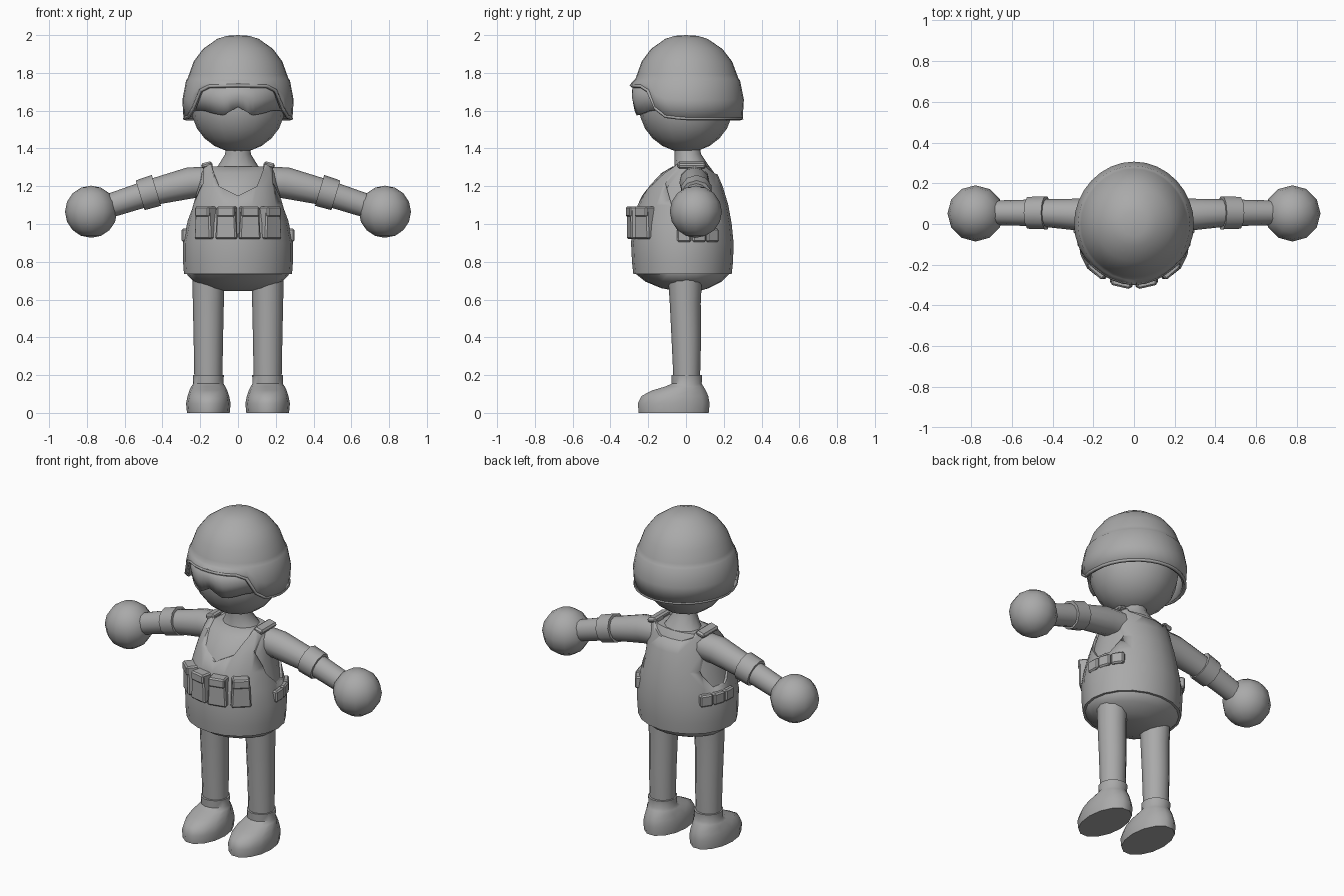
import bpy, bmesh, math
from mathutils import Vector, Matrix

if "Cube" in bpy.data.objects:
    bpy.data.objects.remove(bpy.data.objects["Cube"])

grey = bpy.data.materials.new("plain_grey")
grey.diffuse_color = (0.4, 0.4, 0.4, 1)
grey.use_nodes = True
grey.node_tree.nodes["Principled BSDF"].inputs["Base Color"].default_value = grey.diffuse_color


def finish(name, bm, angle=40):
    bmesh.ops.recalc_face_normals(bm, faces=bm.faces)
    me = bpy.data.meshes.new(name)
    bm.to_mesh(me)
    bm.free()
    me.materials.append(grey)
    ob = bpy.data.objects.new(name, me)
    bpy.context.collection.objects.link(ob)
    bpy.ops.object.select_all(action='DESELECT')
    ob.select_set(True)
    bpy.context.view_layer.objects.active = ob
    bpy.ops.object.shade_smooth_by_angle(angle=math.radians(angle))
    return ob


def skin(bm, rings, closed=True):
    rows = [[bm.verts.new(p) for p in r] for r in rings]
    n = len(rows[0])
    for a, b in zip(rows, rows[1:]):
        for i in range(n if closed else n - 1):
            j = (i + 1) % n
            bm.faces.new((a[i], a[j], b[j], b[i]))
    return rows


def loft(name, stations, n=16, x=0, angle=40, grow=0):
    """Capped stack of ellipses: (z, half width, front y, back y)."""
    bm = bmesh.new()
    rings = []
    for z, w, f, b in stations:
        c, d = (f + b) / 2, (b - f) / 2 + grow
        rings.append([(x + (w + grow) * math.cos(t), c + d * math.sin(t), z)
                      for t in (2 * math.pi * i / n for i in range(n))])
    rows = skin(bm, rings)
    bm.faces.new(rows[0])
    bm.faces.new(rows[-1])
    return finish(name, bm, angle)


def tube(name, p0, p1, r0, r1, n=12):
    p0, p1 = Vector(p0), Vector(p1)
    d = p1 - p0
    m = Matrix.Translation((p0 + p1) / 2) @ d.to_track_quat('Z', 'Y').to_matrix().to_4x4()
    bm = bmesh.new()
    bmesh.ops.create_cone(bm, cap_ends=True, segments=n, radius1=r0, radius2=r1,
                          depth=d.length, matrix=m)
    return finish(name, bm)


def ball(name, c, r, u, v):
    bm = bmesh.new()
    bmesh.ops.create_uvsphere(bm, u_segments=u, v_segments=v, radius=r,
                              matrix=Matrix.Translation(c))
    return finish(name, bm, 60)


def box(name, m, size, bevel=0.008, top=1.0):
    bm = bmesh.new()
    bmesh.ops.create_cube(bm, size=1)
    for v in bm.verts:
        if v.co.z > 0:
            v.co.x *= top
        v.co = Vector(a * b for a, b in zip(v.co, size))
    bmesh.ops.bevel(bm, geom=bm.edges[:], offset=bevel, segments=1, affect='EDGES')
    bm.transform(m)
    return finish(name, bm, 30)


def cut(target, name, a, b):
    """Subtract the prism between matching outlines a and b, then hide it."""
    bm = bmesh.new()
    rows = skin(bm, [a, b])
    bm.faces.new(rows[0])
    bm.faces.new(rows[1])
    ob = finish(name, bm)
    ob.hide_render = True
    ob.hide_set(True)
    mod = target.modifiers.new(name, 'BOOLEAN')
    mod.object = ob
    mod.operation = 'DIFFERENCE'
    mod.solver = 'EXACT'


def lerp(x, table):
    for (x0, y0), (x1, y1) in zip(table, table[1:]):
        if x <= x1:
            return y0 + (y1 - y0) * max(0, (x - x0) / (x1 - x0))
    return table[-1][1]


# Body, with the vest as a slightly larger copy of its upper part
trunk = [(0.735, 0.272, -0.265, 0.228), (0.80, 0.277, -0.272, 0.235),
         (0.90, 0.277, -0.277, 0.238), (1.0, 0.256, -0.268, 0.228),
         (1.1, 0.233, -0.242, 0.21), (1.2, 0.212, -0.195, 0.18),
         (1.27, 0.198, -0.13, 0.15), (1.305, 0.18, -0.07, 0.125)]
loft("body", [(0.645, 0.08, -0.05, 0.07), (0.66, 0.15, -0.13, 0.12),
              (0.695, 0.235, -0.215, 0.19)] + trunk, 20)
vest = loft("vest", trunk[:-1] + [(1.315, 0.18, -0.075, 0.125)], 20, grow=0.014)
v_neck = [(-0.15, 1.4), (-0.135, 1.29), (-0.1, 1.2), (0, 1.15),
          (0.1, 1.2), (0.135, 1.29), (0.15, 1.4)]
cut(vest, "front_neck_cutter", [(x, -0.5, z) for x, z in v_neck],
    [(x, 0.03, z) for x, z in v_neck])
scoop = [(-0.15, 1.4), (-0.13, 1.29), (-0.07, 1.265), (0.07, 1.265), (0.13, 1.29), (0.15, 1.4)]
cut(vest, "back_neck_cutter", [(x, 0.02, z) for x, z in scoop],
    [(x, 0.5, z) for x, z in scoop])
arm_hole = [(-0.08, 1.4), (-0.11, 1.22), (-0.07, 1.08), (0, 1.0),
            (0.08, 1.0), (0.13, 1.08), (0.15, 1.22), (0.12, 1.4)]
for s in (-1, 1):
    cut(vest, "arm_hole_cutter", [(s * 0.185, y, z) for y, z in arm_hole],
        [(s * 0.5, y, z) for y, z in arm_hole])
loft("neck", [(1.28, 0.125, -0.07, 0.135), (1.31, 0.105, -0.06, 0.12),
              (1.37, 0.068, -0.06, 0.08), (1.42, 0.065, -0.06, 0.07)], 12)

# Front pouches with flaps, wrapped around the belly
for deg in (-41, -13, 13, 41):
    m = Matrix.Translation((0, -0.02, 1.005)) @ Matrix.Rotation(math.radians(deg), 4, 'Z')
    box("front_pouch", m @ Matrix.Translation((0, -0.255, 0)), (0.115, 0.07, 0.17), top=0.85)
    box("pouch_flap", m @ Matrix.Translation((0, -0.26, 0.06)), (0.098, 0.074, 0.055))

for s in (-1, 1):
    # Side pouches on the vest
    for i in range(3):
        m = (Matrix.Translation((0, -0.02, 0.94)) @
             Matrix.Rotation(s * math.radians(92 + 16 * i), 4, 'Z'))
        box("side_pouch", m @ Matrix.Translation((0, -0.277, 0)), (0.075, 0.04, 0.07))

    # Shoulder straps
    m = Matrix.Translation((s * 0.165, 0.03, 1.312)) @ Matrix.Rotation(s * 0.25, 4, 'Y')
    box("shoulder_strap", m, (0.06, 0.15, 0.03), 0.01)

    # Arms, elbow pads and hands
    path = [(0.14, 1.225), (0.25, 1.218), (0.47, 1.165), (0.70, 1.09)]
    radii = [0.08, 0.08, 0.066, 0.06]
    bm = bmesh.new()
    rings = []
    for (x, z), r in zip(path, radii):
        rings.append([(s * (x + 0.29 * r * math.sin(t)), 0.055 - 0.01 * (x < 0.3) +
                       r * math.cos(t), z + r * math.sin(t))
                      for t in (math.tau * i / 12 for i in range(12))])
    skin(bm, rings)
    finish("arm", bm)
    tube("elbow_pad", (s * 0.432, 0.055, 1.178), (s * 0.518, 0.055, 1.152), 0.085, 0.082, 10)
    ball("hand", (s * 0.778, 0.052, 1.065), 0.138, 12, 8)

    # Legs and boots
    loft("leg", [(0.17, 0.074, -0.066, 0.074), (0.4, 0.078, -0.077, 0.08),
                 (0.58, 0.082, -0.086, 0.078), (0.72, 0.085, -0.095, 0.085)], 12, s * 0.157)
    loft("boot", [(0, 0.113, -0.255, 0.125), (0.05, 0.118, -0.26, 0.13),
                  (0.09, 0.11, -0.24, 0.122), (0.12, 0.1, -0.18, 0.108),
                  (0.14, 0.09, -0.11, 0.095), (0.155, 0.08, -0.078, 0.085),
                  (0.2, 0.082, -0.08, 0.088)], 14, s * 0.157, 50)

# Head
ball("head", (0, 0, 1.63), 0.25, 16, 12)

# Helmet: dome rings, then a skirt whose lower edge is cut up over the face
N = 32
rim = [(0, 1.73), (40, 1.725), (48, 1.69), (57, 1.60), (68, 1.565), (90, 1.555), (180, 1.555)]
flare = [(1.55, 0.288), (1.65, 0.296), (1.765, 0.274)]


def helmet_point(i, r, z):
    t = math.tau * i / N
    c = math.cos(t)
    k = 1 + 0.04 * max(0, -c) + (0.05 * max(0, c) ** 2 if z < 1.76 else 0)
    return (r * math.sin(t), -r * c * k, z)


rings = [[helmet_point(i, r, z) for i in range(N)] for r, z in
         ((0.06, 1.996), (0.11, 1.98), (0.185, 1.927), (0.235, 1.86), (0.26, 1.79), (0.268, 1.768))]
for f in (0, 0.5, 1):
    ring = []
    for i in range(N):
        deg = abs((360 * i / N + 180) % 360 - 180)
        z = 1.76 + (lerp(deg, rim) - 1.76) * f
        ring.append(helmet_point(i, lerp(z, flare), z))
    rings.append(ring)
bm = bmesh.new()
rows = skin(bm, rings)
top = bm.verts.new((0, 0, 2.0))
for i in range(N):
    bm.faces.new((rows[0][i], rows[0][(i + 1) % N], top))
helmet = finish("helmet", bm, 35)
mod = helmet.modifiers.new("thickness", 'SOLIDIFY')
mod.thickness, mod.offset = 0.022, -1

# Raised trim along the helmet edge
cu = bpy.data.curves.new("helmet_trim", 'CURVE')
cu.dimensions, cu.bevel_depth, cu.bevel_resolution = '3D', 0.011, 0
sp = cu.splines.new('POLY')
sp.points.add(N - 1)
for p, co in zip(sp.points, rings[-1]):
    p.co = (co[0] * 0.98, co[1] * 0.98, co[2] + 0.004, 1)
sp.use_cyclic_u = True
cu.materials.append(grey)
bpy.context.collection.objects.link(bpy.data.objects.new("helmet_trim", cu))

# Goggles: curved band with a nose notch
notch = [(0, 1.62), (18, 1.575), (32, 1.585), (45, 1.60), (66, 1.60)]
cols = [(d, lerp(abs(d), notch)) for d in range(-66, 67, 6)]
bm = bmesh.new()
skin(bm, [[(r * math.sin(math.radians(d)), -(r + 0.025 * math.cos(math.radians(d))) *
            math.cos(math.radians(d)), 1.735 + (lo - 1.735) * f) for d, lo in cols]
          for f, r in ((0, 0.258), (0.5, 0.262), (1, 0.25))], False)
goggles = finish("goggles", bm)
mod = goggles.modifiers.new("thickness", 'SOLIDIFY')
mod.thickness, mod.offset = 0.03, -1
